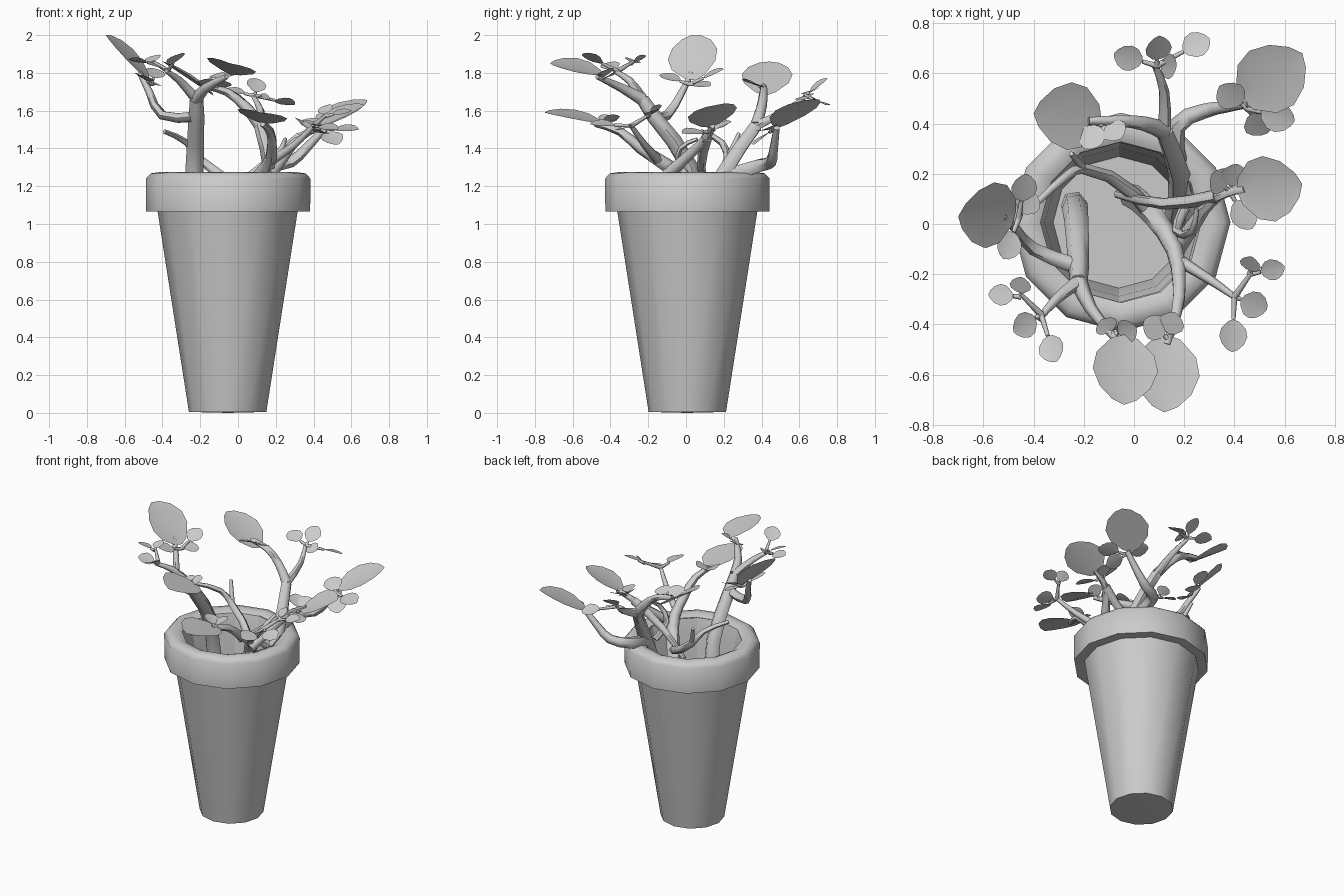
import bpy
import bmesh
import math
from mathutils import Matrix, Vector

if "Cube" in bpy.data.objects:
    bpy.data.objects.remove(bpy.data.objects["Cube"], do_unlink=True)


def make_material(name, colour):
    material = bpy.data.materials.new(name)
    material.use_nodes = True
    material.diffuse_color = colour
    material.node_tree.nodes["Principled BSDF"].inputs["Base Color"].default_value = colour
    return material


GREY = make_material("plain grey", (0.6, 0.6, 0.6, 1))


def finish(obj, angle):
    """Assign the material and smooth the gentle edges."""
    obj.data.materials.append(GREY)
    bpy.ops.object.select_all(action="DESELECT")
    obj.select_set(True)
    bpy.context.view_layer.objects.active = obj
    bpy.ops.object.shade_smooth_by_angle(angle=math.radians(angle))
    return obj


def mesh_object(name, bm, angle):
    mesh = bpy.data.meshes.new(name)
    bm.to_mesh(mesh)
    bm.free()
    obj = bpy.data.objects.new(name, mesh)
    bpy.context.collection.objects.link(obj)
    return finish(obj, angle)


def lathe(name, profile, sides, centre, angle):
    """Revolve a profile of radius and height pairs around an upright axis."""
    bm = bmesh.new()
    verts = [bm.verts.new((radius, 0, height)) for radius, height in profile]
    edges = [bm.edges.new(pair) for pair in zip(verts, verts[1:])]
    bmesh.ops.spin(bm, geom=verts + edges, cent=(0, 0, 0), axis=(0, 0, 1),
                   angle=math.tau, steps=sides, use_duplicate=False)
    bmesh.ops.remove_doubles(bm, verts=bm.verts, dist=0.001)
    bmesh.ops.recalc_face_normals(bm, faces=bm.faces)
    bmesh.ops.translate(bm, verts=bm.verts, vec=centre)
    return mesh_object(name, bm, angle)


def stem(name, start, end, *points):
    """Tapering branch through the points, with start and end radius."""
    curve = bpy.data.curves.new(name, "CURVE")
    curve.dimensions = "3D"
    curve.bevel_depth = 1
    curve.bevel_resolution = 1
    curve.use_fill_caps = True
    curve.resolution_u = 2
    spline = curve.splines.new("BEZIER")
    spline.bezier_points.add(len(points) - 1)
    for i, (knot, point) in enumerate(zip(spline.bezier_points, points)):
        knot.co = point
        knot.handle_left_type = knot.handle_right_type = "AUTO"
        knot.radius = start + (end - start) * i / (len(points) - 1)
    obj = bpy.data.objects.new(name, curve)
    bpy.context.collection.objects.link(obj)
    bpy.ops.object.select_all(action="DESELECT")
    obj.select_set(True)
    bpy.context.view_layer.objects.active = obj
    bpy.ops.object.convert(target="MESH")
    return finish(bpy.context.object, 60)


# Half outline of a leaf: fraction along its length, fraction of its half width
OUTLINE = [(0.06, 0.4), (0.28, 0.88), (0.52, 1), (0.76, 0.78), (0.93, 0.38)]


def leaf(name, base, tip, width, roll=0):
    """Thin pointed blade from base to tip, creased along its midrib."""
    base, tip = Vector(base), Vector(tip)
    along = tip - base
    side = along.cross(Vector((0, 0, 1))).normalized()
    side = Matrix.Rotation(roll, 3, along.normalized()) @ side
    normal = side.cross(along).normalized()
    bm = bmesh.new()
    rib = [bm.verts.new(base + along * t) for t in (0, *[t for t, w in OUTLINE], 1)]
    for sign in (-1, 1):
        rim = [bm.verts.new(base + along * t + side * sign * w * width / 2
                            + normal * 0.08 * w * width) for t, w in OUTLINE]
        edge = [rib[0], *rim, rib[-1]]
        for i in range(len(rib) - 1):
            face = [rib[i], rib[i + 1], edge[i + 1], edge[i]]
            face = list(dict.fromkeys(face))
            bm.faces.new(face if sign > 0 else face[::-1])
    return mesh_object(name, bm, 35)


def sprig(name, hub, length, *tips):
    """Cluster of small leaves on short twigs around a hub."""
    hub = Vector(hub)
    for i, tip in enumerate(tips):
        tip = Vector(tip)
        base = tip - (tip - hub).normalized() * min(length, (tip - hub).length * 0.8)
        stem(f"{name}_twig_{i}", 0.012, 0.008, hub, base)
        leaf(f"{name}_leaf_{i}", base, tip, length * 0.9, 0.3 * (-1) ** i)


# Pot body, a heavy rounded rim, and the hollow inside it
lathe("pot_body", [(0, 0), (0.205, 0.005), (0.376, 1.1)], 12, (-0.055, 0.007, 0), 35)
lathe("pot_rim", [(0.365, 1.065), (0.434, 1.065), (0.436, 1.24), (0.41, 1.268),
                  (0.36, 1.275), (0.32, 1.255)], 12, (-0.052, 0.007, 0), 65)
hollow = lathe("pot_hollow", [(0.32, 1.255), (0.295, 1.17), (0.262, 0.88), (0, 0.88)],
               12, (-0.06, 0.007, 0), 20)
hollow.data.flip_normals()

# Left main stem with its front, outer and side branches
left_fork = (-0.22, -0.17, 1.57)
left_knee = (-0.22, -0.23, 1.66)
stem("left_stem", 0.055, 0.036, (-0.24, 0.08, 0.8), (-0.23, 0.02, 1.3), left_fork, left_knee)
stem("left_front_branch", 0.036, 0.014, left_knee, (-0.17, -0.34, 1.72), (-0.06, -0.47, 1.78))
leaf("left_front_leaf", (-0.04, -0.44, 1.79), (-0.04, -0.72, 1.85), 0.27, -0.28)
sprig("left_front", (-0.08, -0.44, 1.77), 0.11, (0.01, -0.41, 1.82), (-0.13, -0.38, 1.79))
stem("left_outer_branch", 0.032, 0.014, left_fork, (-0.4, -0.1, 1.575),
     (-0.47, -0.02, 1.7), (-0.52, 0.03, 1.8))
leaf("left_outer_leaf", (-0.47, 0.05, 1.76), (-0.7, 0.03, 2), 0.27, -0.3)
sprig("left_outer", (-0.46, 0.02, 1.74), 0.12, (-0.43, 0.2, 1.82), (-0.52, -0.14, 1.79),
      (-0.4, 0.13, 1.73))
stem("left_side_branch", 0.028, 0.012, left_knee, (-0.31, -0.3, 1.76), (-0.38, -0.38, 1.81))
sprig("left_side", (-0.37, -0.36, 1.81), 0.12, (-0.31, -0.55, 1.9), (-0.48, -0.43, 1.85))
stem("left_side_twig", 0.014, 0.008, (-0.37, -0.36, 1.81), (-0.45, -0.28, 1.86))
sprig("left_side_end", (-0.45, -0.29, 1.85), 0.1, (-0.58, -0.28, 1.87), (-0.45, -0.21, 1.89))

# Front stem, leaning over the rim, with its side branch
stem("front_stem", 0.05, 0.016, (-0.02, 0.12, 0.85), (0.08, 0.03, 1.2), (0.16, -0.1, 1.31),
     (0.18, -0.24, 1.4), (0.17, -0.35, 1.49), (0.13, -0.48, 1.53))
leaf("front_leaf", (0.13, -0.44, 1.53), (0.12, -0.75, 1.59), 0.27, -0.18)
sprig("front", (0.14, -0.46, 1.53), 0.12, (0.04, -0.38, 1.57), (0.16, -0.35, 1.57))
stem("front_side_branch", 0.026, 0.012, (0.17, -0.14, 1.33), (0.3, -0.22, 1.42),
     (0.4, -0.29, 1.52))
sprig("front_side", (0.4, -0.29, 1.52), 0.13, (0.53, -0.34, 1.5), (0.39, -0.51, 1.53))
stem("front_side_twig", 0.014, 0.008, (0.4, -0.29, 1.52), (0.47, -0.19, 1.58))
sprig("front_side_end", (0.46, -0.2, 1.57), 0.1, (0.6, -0.17, 1.6), (0.47, -0.13, 1.63))

# Right stem with a doubled root
stem("right_stem", 0.034, 0.016, (0.17, -0.1, 1.26), (0.24, 0, 1.35), (0.33, 0.11, 1.46),
     (0.44, 0.14, 1.52))
stem("right_root", 0.016, 0.03, (-0.07, 0.12, 1.16), (0.12, 0.08, 1.3), (0.33, 0.11, 1.46))
leaf("right_leaf", (0.41, 0.13, 1.51), (0.67, 0.16, 1.63), 0.27, 0.2)
sprig("right", (0.38, 0.13, 1.49), 0.13, (0.31, 0.2, 1.56), (0.47, -0.02, 1.48),
      (0.41, 0.24, 1.54))

# Back right stem, resting on the rim before it climbs
stem("back_right_stem", 0.045, 0.018, (0.18, 0.2, 1.25), (0.17, 0.39, 1.31),
     (0.28, 0.45, 1.33), (0.36, 0.465, 1.4), (0.46, 0.48, 1.51))
leaf("back_right_leaf", (0.43, 0.49, 1.51), (0.67, 0.68, 1.66), 0.28, 0.05)
sprig("back_right", (0.45, 0.46, 1.5), 0.14, (0.64, 0.41, 1.5), (0.34, 0.55, 1.55),
      (0.53, 0.36, 1.42))

# Back stem, splitting toward the left and the rear
back_fork = (0.12, 0.37, 1.52)
stem("back_stem", 0.052, 0.036, (0.17, 0.02, 0.85), (0.18, 0.2, 1.27), back_fork)
stem("back_left_branch", 0.036, 0.016, back_fork, (0.04, 0.4, 1.62), (-0.06, 0.41, 1.7),
     (-0.18, 0.41, 1.73))
leaf("back_left_leaf", (-0.13, 0.42, 1.68), (-0.4, 0.44, 1.86), 0.27)
sprig("back_left", (-0.12, 0.41, 1.72), 0.12, (-0.2, 0.3, 1.76), (-0.05, 0.34, 1.75))
stem("back_rear_branch", 0.028, 0.012, back_fork, (0.12, 0.53, 1.6), (0.08, 0.64, 1.68))
sprig("back_rear", (0.09, 0.63, 1.68), 0.12, (0.1, 0.75, 1.77), (-0.08, 0.68, 1.71),
      (0.17, 0.63, 1.66), (0.3, 0.74, 1.63))

# Bare low twig and small loose shoots
stem("bare_twig", 0.034, 0.012, (0.15, -0.08, 1.1), (0, 0.12, 1.2), (-0.2, 0.22, 1.34),
     (-0.27, 0.19, 1.43), (-0.39, 0.08, 1.49))
stem("bare_twig_spur", 0.018, 0.01, (-0.2, 0.22, 1.34), (-0.25, 0.28, 1.48))
stem("inner_shoot", 0.022, 0.01, (0.2, 0.06, 1.2), (0.17, -0.03, 1.3), (0.23, -0.03, 1.4),
     (0.25, 0.06, 1.45))
